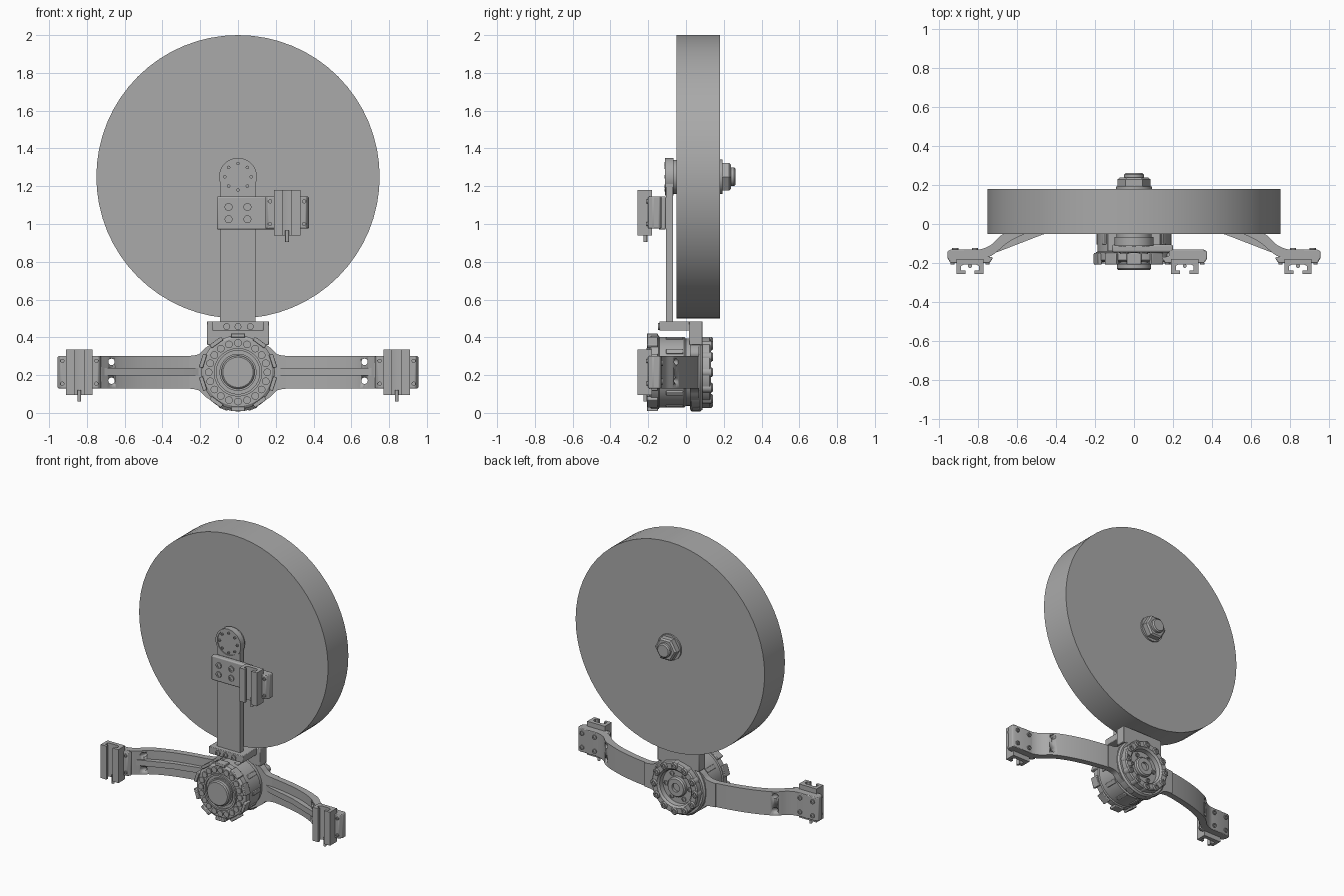
import bpy, bmesh, math
from mathutils import Vector, Matrix

cube = bpy.data.objects.get("Cube")
if cube:
    bpy.data.objects.remove(cube, do_unlink=True)

grey = bpy.data.materials.new("machine grey")
grey.use_nodes = True
grey.diffuse_color = (0.4, 0.4, 0.4, 1)
grey.node_tree.nodes["Principled BSDF"].inputs["Base Color"].default_value = grey.diffuse_color


def finish(name, bm, bevel=0):
    bmesh.ops.recalc_face_normals(bm, faces=bm.faces)
    me = bpy.data.meshes.new(name)
    bm.to_mesh(me)
    bm.free()
    me.materials.append(grey)
    ob = bpy.data.objects.new(name, me)
    bpy.context.collection.objects.link(ob)
    if bevel:
        mod = ob.modifiers.new("edge", 'BEVEL')
        mod.width, mod.segments, mod.limit_method = bevel, 2, 'ANGLE'
    bpy.ops.object.select_all(action='DESELECT')
    ob.select_set(True)
    bpy.context.view_layer.objects.active = ob
    bpy.ops.object.shade_smooth_by_angle(angle=math.radians(30))
    return ob


def box(name, x, y, z, bevel=0):
    bm = bmesh.new()
    bmesh.ops.create_cube(bm, size=1)
    for v in bm.verts:
        v.co = [lo + (c + 0.5) * (hi - lo) for c, (lo, hi) in zip(v.co, (x, y, z))]
    return finish(name, bm, bevel)


def prism(name, pts, lo, hi, axis='z', bevel=0):
    """Extrude an outline: (x, y) along z, or (x, z) along y."""
    bm = bmesh.new()
    place = (lambda p: (p[0], p[1], lo)) if axis == 'z' else (lambda p: (p[0], lo, p[1]))
    face = bm.faces.new([bm.verts.new(place(p)) for p in pts])
    new = bmesh.ops.extrude_face_region(bm, geom=[face])["geom"]
    shift = Vector((0, 0, hi - lo)) if axis == 'z' else Vector((0, hi - lo, 0))
    bmesh.ops.translate(bm, vec=shift, verts=[v for v in new if isinstance(v, bmesh.types.BMVert)])
    return finish(name, bm, bevel)


def lathe(name, profile, x, z, steps=48):
    """Turn a (radius, y) profile about the y axis through x, z."""
    bm = bmesh.new()
    vs = [bm.verts.new((r, y, 0)) for r, y in profile]
    es = [bm.edges.new(e) for e in zip(vs, vs[1:])]
    bmesh.ops.spin(bm, geom=vs + es, cent=(0, 0, 0), axis=(0, 1, 0),
                   angle=math.tau, steps=steps, use_duplicate=False)
    bmesh.ops.remove_doubles(bm, verts=bm.verts, dist=1e-5)
    bmesh.ops.translate(bm, vec=(x, 0, z), verts=bm.verts)
    return finish(name, bm)


def disc(name, r, y0, y1, x=0, z=0, steps=32):
    return lathe(name, [(0, y0), (r, y0), (r, y1), (0, y1)], x, z, steps)


def screw(name, x, z, y, r, out=-1):
    """Socket-head screw standing proud of a face at y."""
    top = y + out * 0.008
    return lathe(name, [(0, y), (r, y), (r, top), (r * 0.55, top), (r * 0.55, y + out * 0.001), (0, y + out * 0.001)],
                 x, z, 16)


def around(n, r, z, turn=0):
    for i in range(n):
        a = math.tau * (i + turn) / n
        yield r * math.cos(a), z + r * math.sin(a), a


def smooth_path(pts, n=6):
    """Catmull-Rom curve through the points."""
    p = [Vector(q) for q in (pts[0], *pts, pts[-1])]
    out = []
    for a, b, c, d in zip(p, p[1:], p[2:], p[3:]):
        for i in range(n):
            t = i / n
            out.append(0.5 * (2 * b + (c - a) * t + (2 * a - 5 * b + 4 * c - d) * t * t
                              + (3 * b - a - 3 * c + d) * t ** 3))
    return out + [p[-1]]


# Big wheel with its axle, front hub and back nut
WZ = 1.25
disc("wheel", 0.75, -0.05, 0.18, 0, WZ, 64)
lathe("front_hub", [(0, -0.106), (0.086, -0.106), (0.086, -0.112), (0.1, -0.112), (0.1, -0.066),
                    (0.09, -0.066), (0.09, -0.05), (0, -0.05)], 0, WZ)
for x, z, a in around(8, 0.07, WZ):
    screw("hub_screw", x, z, -0.106, 0.009)
disc("back_washer", 0.092, 0.18, 0.192, 0, WZ)
lathe("back_nut", [(0, 0.192), (0.085, 0.192), (0.085, 0.228), (0.073, 0.238), (0, 0.238)], 0, WZ, 6)
lathe("axle_end", [(0, 0.23), (0.05, 0.23), (0.05, 0.254), (0.042, 0.262), (0, 0.262)], 0, WZ, 32)

# Upright and its foot on the motor
box("upright", (-0.094, 0.092), (-0.106, -0.07), (0.44, WZ))
box("mount_shelf", (-0.135, 0.135), (-0.14, 0.02), (0.435, 0.485), 0.004)
box("mount_block", (-0.165, 0.165), (0.015, 0.088), (0.36, 0.485), 0.004)
for x in (-0.06, 0, 0.065):
    screw("shelf_screw", x, 0.457, -0.14, 0.018)


# Rail clamps
def clamp(cx, cz, side):
    def sx(pts):
        return [(cx + side * x, y) for x, y in pts]
    prism("clamp_plate", sx([(-0.08, -0.13), (0.095, -0.13), (0.115, -0.14), (0.115, -0.175),
                             (0.1, -0.2), (-0.1, -0.2), (-0.115, -0.18), (-0.115, -0.17), (-0.08, -0.165)]),
          cz - 0.085, cz + 0.085, bevel=0.006)
    # T-slot rail
    half = [(0.024, -0.257), (0.024, -0.238), (0.046, -0.238), (0.046, -0.215), (0.03, -0.207)]
    slot = half + [(-x, y) for x, y in reversed(half)]
    prism("clamp_rail", sx([(-0.07, -0.257)] + [(-x, y) for x, y in half] + slot[:5][::-1]
                           + [(0.07, -0.257), (0.07, -0.18), (-0.07, -0.18)]),
          cz - 0.12, cz + 0.12)
    bm = bmesh.new()
    bmesh.ops.create_cone(bm, cap_ends=True, segments=16, radius1=0.01, radius2=0.01, depth=0.06,
                          matrix=Matrix.Translation((cx, -0.215, cz - 0.125)))
    finish("clamp_pin", bm)
    for x in (-0.09, 0.09):
        for z in (-0.06, 0.06):
            screw("clamp_screw", cx + x, cz + z, -0.2, 0.011)


clamp(0.26, 1.06, 1)
box("clamp_bracket", (-0.112, 0.2), (-0.145, -0.106), (0.97, 1.146), 0.008)
for x in (-0.05, 0.05):
    for z in (1.025, 1.09):
        screw("bracket_screw", x, z, -0.145, 0.021)

# Curved arms with centre ribs, mirrored left and right
MZ = 0.215
outer = smooth_path([(0.1, 0.072), (0.3, 0.058), (0.5, 0.016), (0.66, -0.045), (0.73, -0.105), (0.79, -0.13), (0.87, -0.13)])
inner = smooth_path([(0.1, 0.03), (0.3, 0.015), (0.5, -0.03), (0.63, -0.085), (0.7, -0.14), (0.75, -0.168), (0.87, -0.168)])
rib = [(0.72, -0.15), (0.69, -0.14), (0.47, -0.055), (0.25, 0.0), (0.15, 0.05), (0.5, 0.0), (0.68, -0.08)]
for s in (1, -1):
    tag = "left_" if s > 0 else "right_"
    arm = prism(tag + "arm", [(s * p.x, p.y) for p in outer + inner[::-1]], 0.13, 0.3)
    prism(tag + "arm_rib", [(s * x, y) for x, y in rib], 0.198, 0.238)
    flare = smooth_path([(0.08, 0.4), (0.165, 0.35), (0.21, 0.31), (0.28, 0.3)], 4)
    prism(tag + "arm_root", [(s * p.x, p.y) for p in flare]
          + [(s * p.x, 2 * MZ - p.y) for p in reversed(flare)], 0.02, 0.068, 'y')
    # Cross holes through the arm wall
    for z in (0.17, 0.27):
        hole = disc(tag + "hole_cutter", 0.017, -0.3, 0.2, s * 0.67, z, 20)
        hole.hide_render = True
        hole.hide_set(True)
        cut = arm.modifiers.new("hole", 'BOOLEAN')
        cut.object, cut.solver = hole, 'EXACT'
    clamp(s * 0.84, MZ, s)
    for x in (0.815, 0.915):
        for z in (0.165, 0.265):
            screw(tag + "clamp_back_screw", s * x, z, -0.13, 0.016, 1)

# Motor housing, front ring and shaft hub
lathe("motor_body", [(0, -0.195), (0.115, -0.195), (0.115, -0.208), (0.128, -0.208), (0.128, -0.195),
                     (0.18, -0.195), (0.195, -0.185), (0.195, -0.145), (0.187, -0.14), (0.187, -0.01),
                     (0.178, 0.0), (0.178, 0.03), (0, 0.03)], 0, MZ, 64)
lathe("shaft_hub", [(0, -0.235), (0.08, -0.235), (0.088, -0.228), (0.088, -0.205), (0.098, -0.205),
                    (0.098, -0.19), (0, -0.19)], 0, MZ)
for x, z, a in around(20, 0.155, MZ):
    disc("ring_bolt", 0.02, -0.203, -0.19, x, z, 20)


def block_ring(name, n, r, size, y, turn=0):
    bm = bmesh.new()
    for x, z, a in around(n, r, MZ, turn):
        m = Matrix.Translation((x, y, z)) @ Matrix.Rotation(-a, 4, 'Y') @ Matrix.Diagonal((*size, 1))
        bmesh.ops.create_cube(bm, size=1, matrix=m)
    finish(name, bm, 0.004)


block_ring("ring_lugs", 10, 0.195, (0.022, 0.058, 0.075), -0.178, 0.5)
block_ring("body_fins", 10, 0.183, (0.02, 0.09, 0.03), -0.06)

# Back flange, scalloped cover and recessed centre
lathe("motor_flange", [(0, 0.02), (0.195, 0.02), (0.207, 0.03), (0.207, 0.075), (0.197, 0.088), (0, 0.088)], 0, MZ, 64)
block_ring("flange_lugs", 8, 0.199, (0.024, 0.04, 0.05), 0.05, 0.5)
lathe("back_cover", [(0.12, 0.08), (0.182, 0.08), (0.182, 0.125), (0.174, 0.133), (0.138, 0.133),
                     (0.125, 0.12), (0.12, 0.08)], 0, MZ, 64)
for x, z, a in around(12, 0.162, MZ):
    lathe("cover_knob", [(0, 0.08), (0.026, 0.08), (0.026, 0.135), (0.02, 0.142), (0.011, 0.142),
                         (0.011, 0.13), (0, 0.13)], x, z, 20)
lathe("back_core", [(0, 0.1), (0.03, 0.1), (0.03, 0.118), (0.062, 0.118), (0.07, 0.108), (0.07, 0.085), (0, 0.085)], 0, MZ)
for x, z, a in around(6, 0.094, MZ):
    screw("core_screw", x, z, 0.088, 0.016, 1)
